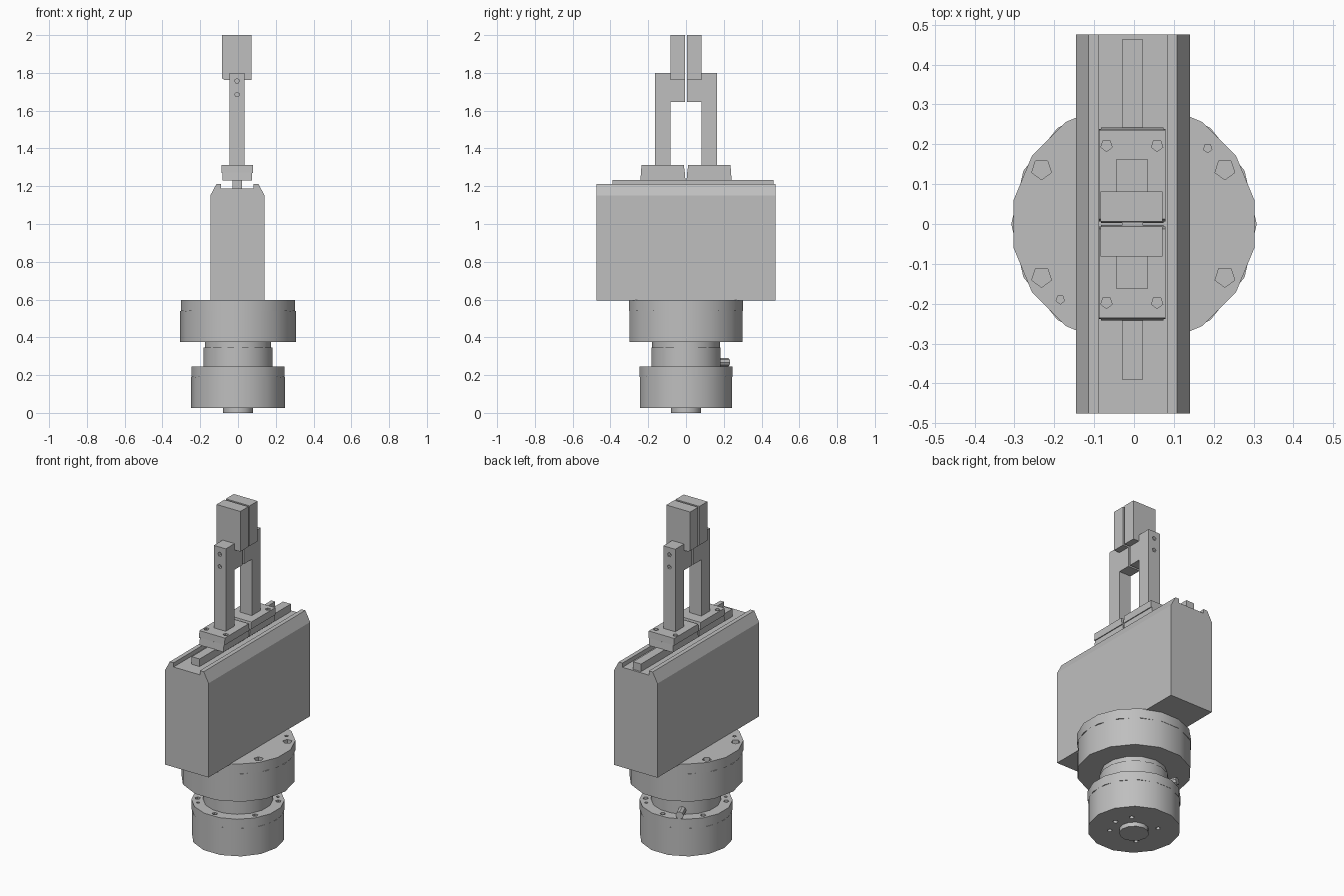
import bpy
import bmesh
from math import pi, cos, sin, radians
from mathutils import Matrix, Vector

old = bpy.data.objects.get("Cube")
if old:
    bpy.data.objects.remove(old, do_unlink=True)

grey = bpy.data.materials.new("machined_grey")
grey.use_nodes = True
COLOUR = (0.52, 0.52, 0.52, 1)
grey.diffuse_color = COLOUR
grey.node_tree.nodes["Principled BSDF"].inputs["Base Color"].default_value = COLOUR

CX = -0.005  # centre line of the gripper body


def finish(name, bm, smooth=False):
    bmesh.ops.recalc_face_normals(bm, faces=bm.faces)
    mesh = bpy.data.meshes.new(name)
    bm.to_mesh(mesh)
    bm.free()
    mesh.materials.append(grey)
    if smooth:
        mesh.shade_smooth()
        mesh.set_sharp_from_angle(angle=radians(32))
    obj = bpy.data.objects.new(name, mesh)
    bpy.context.scene.collection.objects.link(obj)
    return obj


def prism(name, profile, axis, start, end):
    """Extrude a closed 2D profile along y (points are x, z) or x (points are y, z)."""
    bm = bmesh.new()
    place = (lambda a, b: (a, start, b)) if axis == "y" else (lambda a, b: (start, a, b))
    face = bm.faces.new([bm.verts.new(place(a, b)) for a, b in profile])
    moved = bmesh.ops.extrude_face_region(bm, geom=[face])["geom"]
    shift = Vector((0, end - start, 0)) if axis == "y" else Vector((end - start, 0, 0))
    bmesh.ops.translate(bm, vec=shift, verts=[g for g in moved if isinstance(g, bmesh.types.BMVert)])
    return finish(name, bm)


def box(name, x, y, z):
    return prism(name, [(x[0], z[0]), (x[1], z[0]), (x[1], z[1]), (x[0], z[1])], "y", *y)


def add_cylinder(bm, start, end, radius, sides, turn=0.0):
    a, b = Vector(start), Vector(end)
    rot = (b - a).to_track_quat("Z", "Y").to_matrix().to_4x4()
    matrix = Matrix.Translation((a + b) / 2) @ rot @ Matrix.Rotation(turn, 4, "Z")
    bmesh.ops.create_cone(bm, cap_ends=True, segments=sides, radius1=radius,
                          radius2=radius, depth=(b - a).length, matrix=matrix)


def disc(name, radius, z0, z1, sides, turn=0.0):
    bm = bmesh.new()
    add_cylinder(bm, (0, 0, z0), (0, 0, z1), radius, sides, turn)
    return finish(name, bm, smooth=True)


def drill(target, holes):
    """Cut five-sided holes, each given as start, end and radius."""
    bm = bmesh.new()
    for start, end, radius in holes:
        add_cylinder(bm, start, end, radius, 5)
    cutter = finish("hole_cutter", bm)
    cutter.hide_render = True
    mod = target.modifiers.new("holes", "BOOLEAN")
    mod.operation = "DIFFERENCE"
    mod.solver = "EXACT"
    mod.object = cutter
    bpy.context.view_layer.objects.active = target
    bpy.ops.object.modifier_apply(modifier=mod.name)
    bpy.data.objects.remove(cutter, do_unlink=True)


def ring_hole(radius, degrees, z0, z1, size):
    x, y = radius * cos(radians(degrees)), radius * sin(radians(degrees))
    return (x, y, z0), (x, y, z1), size


# Lower mounting flange: boss, drum and drilled rim
disc("base_boss", 0.08, 0.0, 0.05, 12)
drum = disc("base_drum", 0.25, 0.025, 0.19, 14, pi / 14)
drill(drum, [ring_hole(0.13, a, 0.01, 0.06, 0.015) for a in (0, 45, 135, 225, 315)])
rim = disc("base_rim", 0.25, 0.19, 0.245, 16, pi / 16)
drill(rim, [ring_hole(0.217, a, 0.21, 0.26, 0.016) for a in range(30, 390, 60)]
      + [ring_hole(0.217, a, 0.21, 0.26, 0.01) for a in (45, 225)])

# Neck with its cable plug
disc("neck", 0.187, 0.24, 0.345, 16, pi / 16)
disc("neck_collar", 0.18, 0.345, 0.38, 14)
plug = bmesh.new()
add_cylinder(plug, (-0.08, 0.14, 0.268), (-0.115, 0.225, 0.268), 0.022, 8)
finish("cable_plug", plug, smooth=True)

# Upper flange
disc("upper_flange_drum", 0.308, 0.375, 0.54, 14, pi / 14)
top = disc("upper_flange_plate", 0.308, 0.54, 0.598, 16, pi / 16)
drill(top, [((x, y, 0.555), (x, y, 0.62), 0.026) for x in (-0.232, 0.228) for y in (-0.133, 0.137)]
      + [((s * 0.185, s * 0.19, 0.57), (s * 0.185, s * 0.19, 0.62), 0.011) for s in (-1, 1)])

# Gripper body: one slotted, chamfered profile
half = [(0.143, 0.595), (0.143, 1.152), (0.111, 1.212), (0.086, 1.212), (0.086, 1.187)]
outline = [(CX + x + 0.002, z) for x, z in half]
outline += [(CX - x + 0.002, z) for x, z in reversed(half)]
prism("gripper_body", outline, "y", -0.475, 0.475)
box("guide_rail", (-0.03, 0.022), (-0.39, 0.463), (1.18, 1.232))

# Two mirrored jaws
for side, label in ((-1, "front"), (1, "back")):
    def span(a, b):
        return tuple(sorted((side * a, side * b)))

    # Carriage: tapered foot and drilled top plate
    foot = [(side * y, z) for y, z in ((0.003, 1.23), (0.242, 1.23), (0.238, 1.272), (0.006, 1.272))]
    prism(label + "_carriage_foot", foot, "x", -0.083, 0.074)
    cap = [(side * y, z) for y, z in ((0.006, 1.27), (0.238, 1.27), (0.236, 1.312), (0.012, 1.312))]
    plate = prism(label + "_carriage_plate", cap, "x", -0.088, 0.079)
    drill(plate, [((x, side * 0.197, 1.285), (x, side * 0.197, 1.33), 0.015) for x in (-0.069, 0.058)])

    # Finger post with two screw holes on its outer face
    post = box(label + "_finger_post", (-0.044, 0.034), span(0.081, 0.163), (1.31, 1.8))
    drill(post, [((CX, side * 0.14, z), (CX, side * 0.18, z), 0.013) for z in (1.685, 1.757)])

    # Finger tip pad and the tab that joins it to the post
    box(label + "_finger_tab", (-0.044, 0.034), span(0.006, 0.082), (1.645, 1.77))
    pad = [(-0.07, 1.762), (0.072, 1.762), (0.072, 2.0), (-0.084, 2.0), (-0.084, 1.77)]
    prism(label + "_finger_pad", pad, "y", side * 0.006, side * 0.081)
